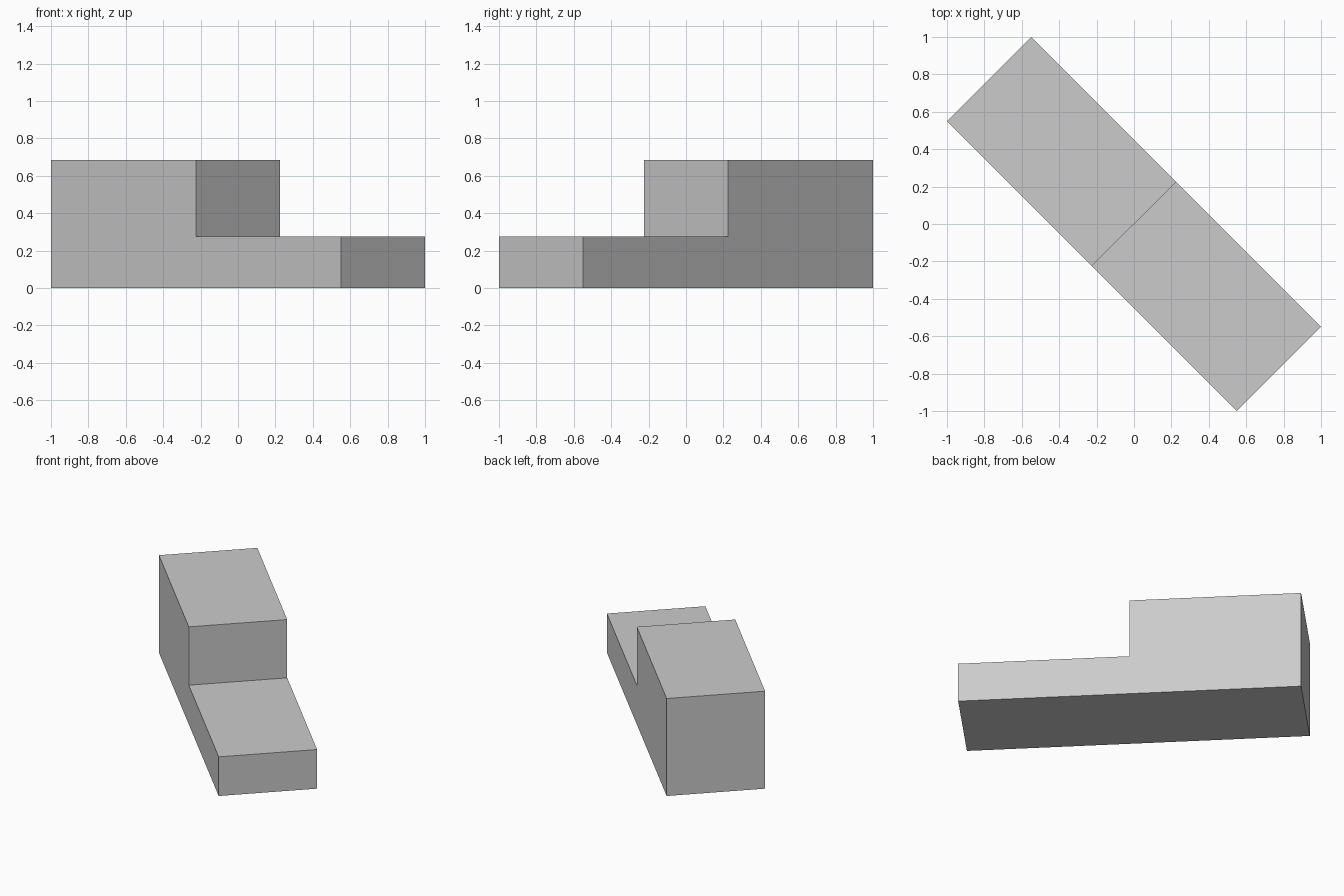
import bpy
import bmesh
from math import radians, sqrt
from mathutils import Matrix, Vector

cube = bpy.data.objects.get("Cube")
if cube:
    bpy.data.objects.remove(cube, do_unlink=True)

# Plain grey material
grey = bpy.data.materials.new("light_grey")
grey.use_nodes = True
colour = (0.6, 0.6, 0.6, 1.0)
grey.diffuse_color = colour
grey.node_tree.nodes["Principled BSDF"].inputs["Base Color"].default_value = colour

half_length = 1.55 / sqrt(2)
half_width = 0.45 / sqrt(2)
low, high = 0.275, 0.685

# Stepped side profile, from the tall end to the low end
profile = [(-half_length, 0), (half_length, 0), (half_length, low),
           (0, low), (0, high), (-half_length, high)]

# Extrude the profile across the width, then turn it diagonally
bm = bmesh.new()
side = bm.faces.new([bm.verts.new((x, -half_width, z)) for x, z in profile])
result = bmesh.ops.extrude_face_region(bm, geom=[side])
moved = [v for v in result["geom"] if isinstance(v, bmesh.types.BMVert)]
bmesh.ops.translate(bm, verts=moved, vec=Vector((0, 2 * half_width, 0)))
bmesh.ops.rotate(bm, verts=bm.verts, cent=(0, 0, 0),
                 matrix=Matrix.Rotation(radians(-45), 3, "Z"))
bmesh.ops.recalc_face_normals(bm, faces=bm.faces)

mesh = bpy.data.meshes.new("stepped_block")
bm.to_mesh(mesh)
bm.free()
mesh.materials.append(grey)
block = bpy.data.objects.new("stepped_block", mesh)
bpy.context.collection.objects.link(block)
